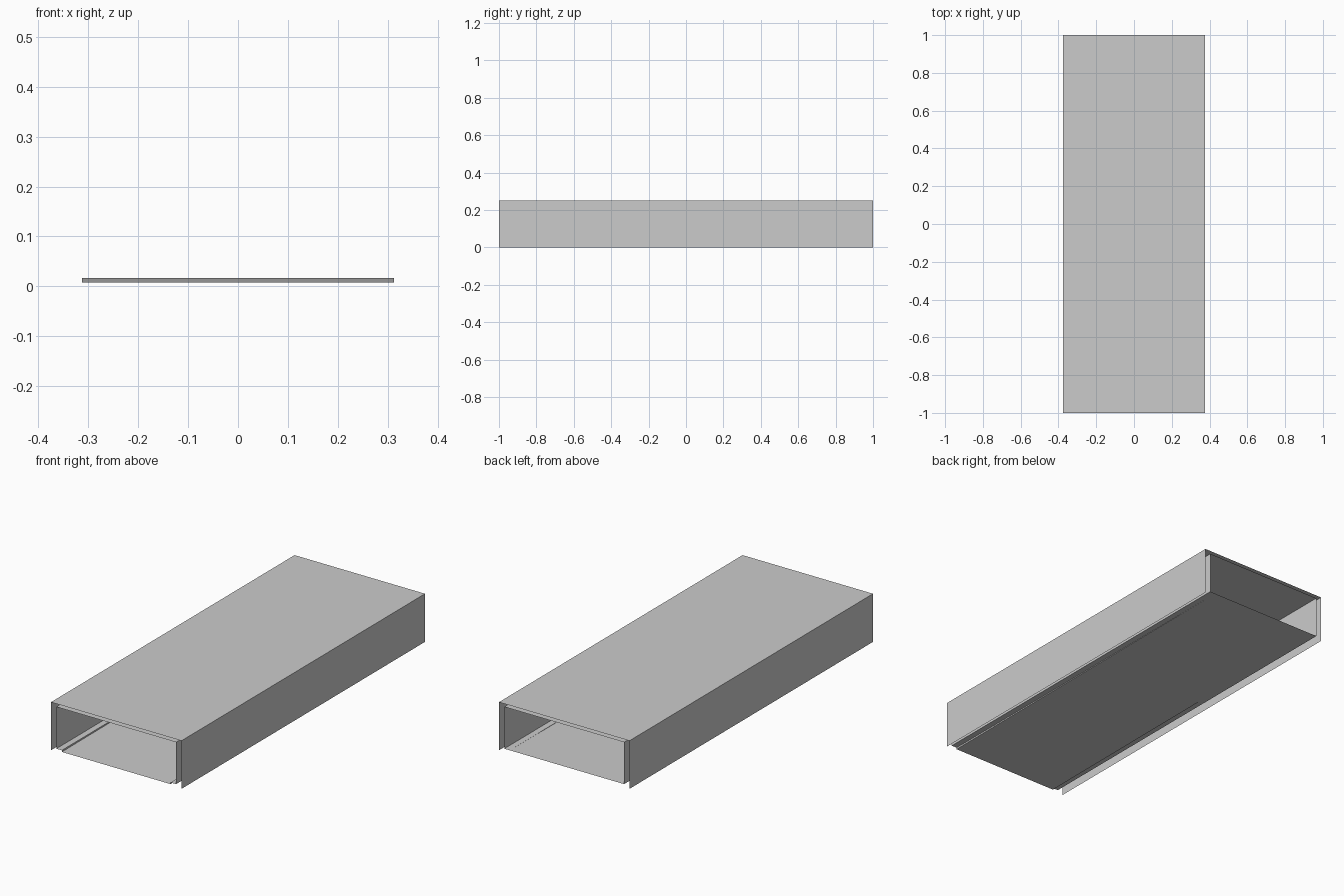
import bpy

if "Cube" in bpy.data.objects:
    bpy.data.objects.remove(bpy.data.objects["Cube"])

FRONT, BACK = -1.0, 1.0


def sheet(name, verts, faces):
    mesh = bpy.data.meshes.new(name)
    mesh.from_pydata(verts, [], faces)
    obj = bpy.data.objects.new(name, mesh)
    bpy.context.collection.objects.link(obj)
    return obj


def extrude_profile(name, profile):
    """Sweep an open x/z profile from front to back as a thin sheet."""
    n = len(profile)
    verts = [(x, y, z) for y in (FRONT, BACK) for x, z in profile]
    faces = [(i, i + 1, n + i + 1, n + i) for i in range(n - 1)]
    return sheet(name, verts, faces)


# Outer cover: two sides and a top, open at both ends
W, H = 0.375, 0.25
extrude_profile("outer_cover", [(-W, 0), (-W, H), (W, H), (W, 0)])

# Inner liner with narrow lips turned in at the bottom
w, top, lip_x, lip_z = 0.344, 0.234, 0.3125, 0.0165
extrude_profile("inner_liner", [(-lip_x, lip_z), (-w, lip_z), (-w, top),
                                (w, top), (w, lip_z), (lip_x, lip_z)])

# Floor dropping slightly toward the front, with wedge sides up to the lips
low = 0.008
sheet("sloped_floor",
      [(-lip_x, FRONT, low), (lip_x, FRONT, low),
       (lip_x, BACK, lip_z), (-lip_x, BACK, lip_z),
       (-lip_x, FRONT, lip_z), (lip_x, FRONT, lip_z)],
      [(0, 1, 2, 3), (0, 3, 4), (1, 5, 2)])
